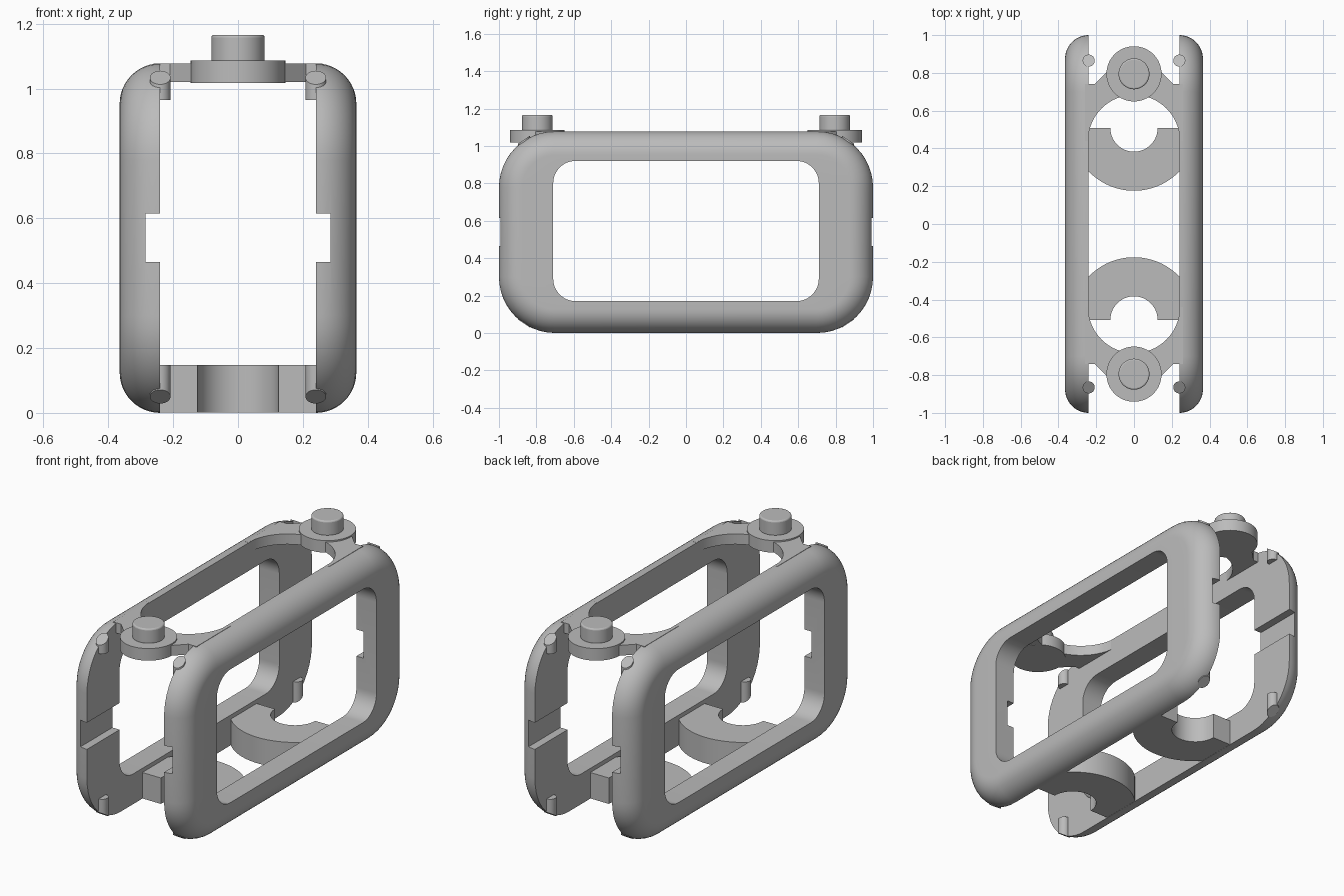
import bpy, bmesh, math
from mathutils import Vector

cube = bpy.data.objects.get("Cube")
if cube:
    bpy.data.objects.remove(cube, do_unlink=True)

grey = bpy.data.materials.new("plain grey")
grey.use_nodes = True
grey.diffuse_color = (0.5, 0.5, 0.5, 1)
grey.node_tree.nodes["Principled BSDF"].inputs["Base Color"].default_value = (0.5, 0.5, 0.5, 1)

INNER, OUTER, HEIGHT = 0.24, 0.365, 1.078
MID = HEIGHT / 2


def finish(name, bm):
    """Turn a bmesh into a shaded object."""
    bmesh.ops.recalc_face_normals(bm, faces=bm.faces)
    mesh = bpy.data.meshes.new(name)
    bm.to_mesh(mesh)
    bm.free()
    mesh.materials.append(grey)
    ob = bpy.data.objects.new(name, mesh)
    bpy.context.collection.objects.link(ob)
    return ob


def select(ob):
    bpy.ops.object.select_all(action='DESELECT')
    ob.select_set(True)
    bpy.context.view_layer.objects.active = ob


def smooth(ob):
    select(ob)
    bpy.ops.object.shade_smooth_by_angle(angle=math.radians(30))


def mirror(ob, x, y):
    mod = ob.modifiers.new("mirror", 'MIRROR')
    mod.use_axis = (x, y, False)
    mod.use_mirror_merge = False


def arc(cx, cy, r, a0, a1, n):
    steps = [math.radians(a0 + (a1 - a0) * i / n) for i in range(n + 1)]
    return [(cx + r * math.cos(a), cy + r * math.sin(a)) for a in steps]


def rounded_rect(hy, hz, cz, r, n=12):
    """Outline in y and z with rounded corners."""
    pts = []
    for q, (sy, sz) in enumerate([(1, 1), (-1, 1), (-1, -1), (1, -1)]):
        pts += arc(sy * (hy - r), cz + sz * (hz - r), r, q * 90, q * 90 + 90, n)
    return pts


def plate(name, outline, z0, z1):
    """Extrude an x, y outline between two heights."""
    bm = bmesh.new()
    face = bm.faces.new([bm.verts.new((x, y, z0)) for x, y in outline])
    top = bmesh.ops.extrude_face_region(bm, geom=[face])["geom"]
    verts = [v for v in top if isinstance(v, bmesh.types.BMVert)]
    bmesh.ops.translate(bm, verts=verts, vec=(0, 0, z1 - z0))
    return finish(name, bm)


def cylinder(name, r, x, y, z0, z1, sides=48):
    return plate(name, arc(x, y, r, 0, 360 - 360 / sides, sides - 1), z0, z1)


# Side frames: rounded outer rim, window and flat inner face
hole = rounded_rect(0.71, 0.375, 0.545, 0.12)
rings = [(INNER, hole)]
fillet = OUTER - INNER
for i in range(13):
    a = math.radians(90 * i / 12)
    inset = fillet * (1 - math.cos(a))
    rings.append((INNER + fillet * math.sin(a),
                  rounded_rect(1 - inset, MID - inset, MID, 0.3 - inset)))
rings.append((OUTER, hole))
bm = bmesh.new()
loops = [[bm.verts.new((x, y, z)) for y, z in ring] for x, ring in rings]
for k, a in enumerate(loops):
    b = loops[(k + 1) % len(loops)]
    for i in range(len(a)):
        j = (i + 1) % len(a)
        bm.faces.new((a[i], a[j], b[j], b[i]))
frame = finish("side_frames", bm)

# Groove running through the inner face of the end bars
bm = bmesh.new()
bmesh.ops.create_cube(bm, size=1)
bmesh.ops.scale(bm, verts=bm.verts, vec=(0.09, 2.4, 0.15))
bmesh.ops.translate(bm, verts=bm.verts, vec=(INNER, 0, 0.54))
cutter = finish("groove_cutter", bm)
cut = frame.modifiers.new("groove", 'BOOLEAN')
cut.operation = 'DIFFERENCE'
cut.solver = 'EXACT'
cut.object = cutter
select(frame)
bpy.ops.object.modifier_apply(modifier=cut.name)
bpy.data.objects.remove(cutter, do_unlink=True)
smooth(frame)
mirror(frame, True, False)

# Top bridges with a curved inner edge
outline = arc(0, 0.44, INNER + 0.003, 0, 180, 40)
outline += [(-0.26, 0.44), (-0.26, 0.74), (-0.21, 0.74), (-0.12, 0.83),
            (0.12, 0.83), (0.21, 0.74), (0.26, 0.74), (0.26, 0.44)]
bridge = plate("top_bridges", outline, 1.02, HEIGHT)
smooth(bridge)
mirror(bridge, False, True)

# Round bosses and their posts
boss = cylinder("bosses", 0.146, 0, 0.795, 1.018, 1.086, 64)
post = cylinder("posts", 0.082, 0, 0.795, 1.08, 1.166)
bevel = post.modifiers.new("soft edge", 'BEVEL')
bevel.width = 0.008
bevel.segments = 3
for ob in (boss, post):
    smooth(ob)
    mirror(ob, False, True)

# Bottom crescents, clipped by the side frames
cy, r = 0.508, 0.332
edge = math.degrees(math.acos((INNER + 0.003) / r))
outline = [(-INNER - 0.003, cy)] + arc(0, cy, r, 180 + edge, 360 - edge, 32)
outline += [(INNER + 0.003, cy)] + arc(0, cy, 0.125, 360, 180, 32)
crescent = plate("bottom_crescents", outline, 0.001, 0.147)
smooth(crescent)
mirror(crescent, False, True)

# Small locating pins, their outer ends sloped to follow the rim
for name, z0, z1, slope in (("lower_pins", 0.05, 0.147, 0.66),
                            ("upper_pins", 0.965, 1.034, -0.66)):
    pin = cylinder(name, 0.032, INNER, 0.865, z0, z1, 24)
    for v in pin.data.vertices:
        if (v.co.z < 0.1) if slope > 0 else (v.co.z > 1):
            v.co.z += slope * (v.co.y - 0.865)
    smooth(pin)
    mirror(pin, True, True)
